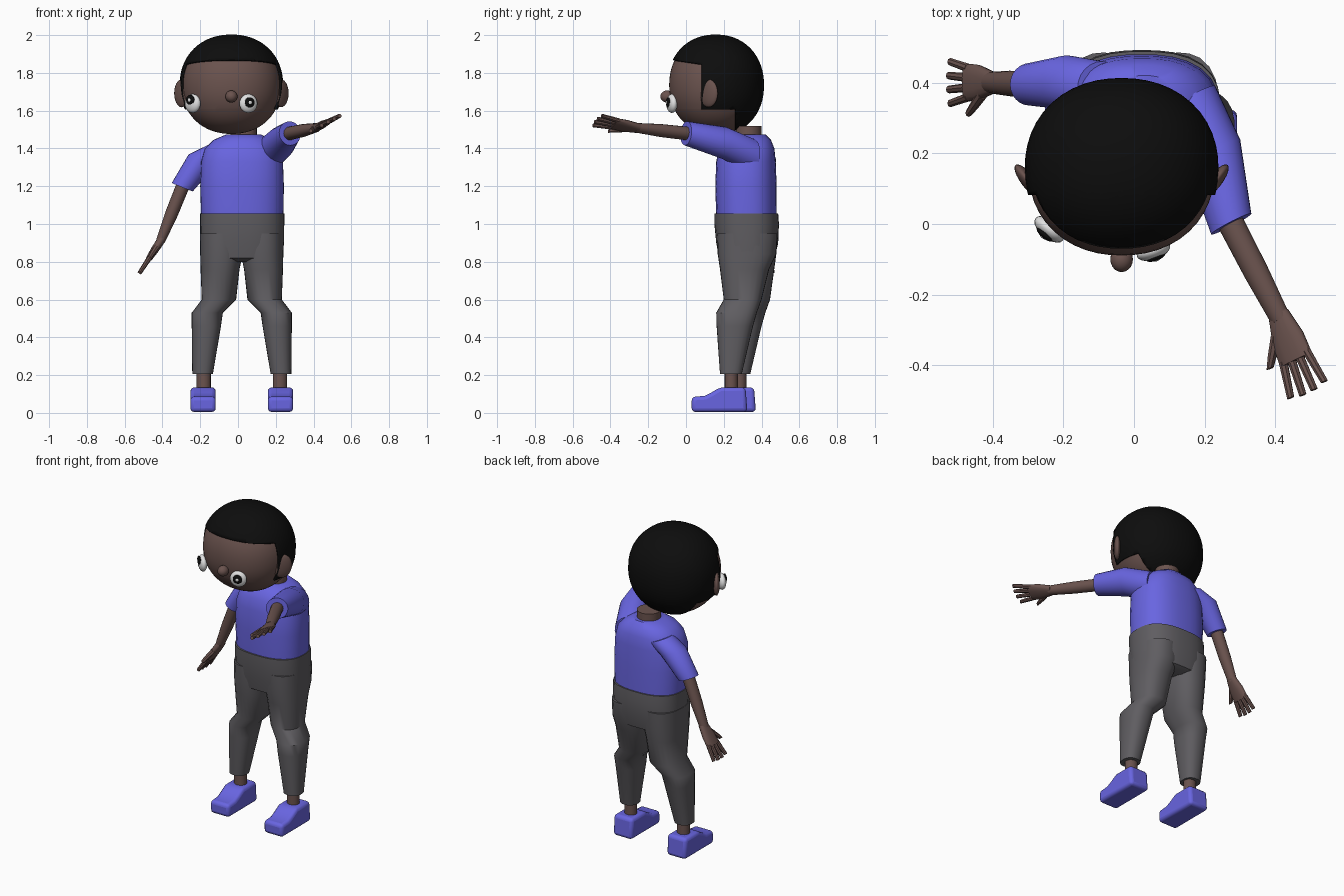
import bpy, bmesh, math
from mathutils import Vector, Matrix

cube = bpy.data.objects.get("Cube")
if cube:
    bpy.data.objects.remove(cube, do_unlink=True)


def material(name, r, g, b):
    m = bpy.data.materials.new(name)
    m.use_nodes = True
    m.diffuse_color = (r, g, b, 1)
    bsdf = next(n for n in m.node_tree.nodes if n.type == 'BSDF_PRINCIPLED')
    bsdf.inputs["Base Color"].default_value = (r, g, b, 1)
    bsdf.inputs["Roughness"].default_value = 0.8
    return m


SKIN = material("brown skin", 0.145, 0.086, 0.076)
BLUE = material("blue cloth", 0.14, 0.13, 0.75)
GREY = material("grey cloth", 0.115, 0.11, 0.12)
BLACK = material("black hair", 0.004, 0.004, 0.004)
WHITE = material("eye white", 0.75, 0.75, 0.75)


def finish(name, bm, mat, angle=40):
    bmesh.ops.recalc_face_normals(bm, faces=bm.faces)
    mesh = bpy.data.meshes.new(name)
    bm.to_mesh(mesh)
    bm.free()
    ob = bpy.data.objects.new(name, mesh)
    bpy.context.collection.objects.link(ob)
    mesh.materials.append(mat)
    bpy.ops.object.select_all(action='DESELECT')
    ob.select_set(True)
    bpy.context.view_layer.objects.active = ob
    bpy.ops.object.shade_smooth_by_angle(angle=math.radians(angle))
    return ob


def loft(bm, rings, u=Vector((1, 0, 0)), v=Vector((0, 1, 0)), n=24, power=2.0):
    """Skin rounded cross-sections (centre, half width u, half width v)."""
    loops = []
    for centre, ru, rv in rings:
        loop = []
        for i in range(n):
            a = math.tau * i / n
            c, s = math.cos(a), math.sin(a)
            k = (abs(c) ** power + abs(s) ** power) ** (-1 / power)
            loop.append(bm.verts.new(Vector(centre) + u * (c * k * ru) + v * (s * k * rv)))
        loops.append(loop)
    for a, b in zip(loops, loops[1:]):
        for i in range(n):
            bm.faces.new((a[i], a[(i + 1) % n], b[(i + 1) % n], b[i]))
    bm.faces.new(loops[0])
    bm.faces.new(loops[-1])


def span(z, x0, x1, y0, y1):
    """Horizontal ring from its extents."""
    return ((x0 + x1) / 2, (y0 + y1) / 2, z), (x1 - x0) / 2, (y1 - y0) / 2


def ball(name, mat, centre, radii, turn=0.0):
    bm = bmesh.new()
    m = Matrix.Translation(centre) @ Matrix.Rotation(turn, 4, 'Z') @ Matrix.Diagonal((*radii, 1))
    bmesh.ops.create_uvsphere(bm, u_segments=20, v_segments=12, radius=1, matrix=m)
    return finish(name, bm, mat, 60)


# Shirt body
bm = bmesh.new()
loft(bm, [span(1.04, -.195, .24, .16, .48), span(1.2, -.2, .243, .155, .48),
          span(1.33, -.195, .238, .16, .475), span(1.4, -.175, .22, .175, .468),
          span(1.445, -.13, .175, .2, .45), span(1.475, -.06, .12, .24, .42)], power=2.5, n=32)
finish("shirt", bm, BLUE)

# Neck
bm = bmesh.new()
loft(bm, [span(1.42, -.04, .1, .26, .4), span(1.52, -.04, .1, .265, .4)])
finish("neck", bm, SKIN)

# Trouser hips
bm = bmesh.new()
loft(bm, [span(1.055, -.2, .245, .15, .488), span(1.0, -.2, .245, .15, .492),
          span(.9, -.2, .243, .16, .488), span(.82, -.195, .238, .175, .47),
          span(.8, -.12, .16, .22, .43)], power=2.6, n=32)
finish("trouser_hips", bm, GREY)

# Legs, ankles and shoes; the right leg stands a little further back
for side, s, back in (("left", 1, 0.0), ("right", -1, 0.045)):
    mid = 0.02

    def leg(z, inner, outer, y0, y1):
        xs = sorted((mid + s * inner, mid + s * outer))
        return span(z, *xs, y0, y1)

    bm = bmesh.new()
    loft(bm, [leg(.95, -.01, .222, .165, .485), leg(.84, -.005, .22, .168, .478),
              leg(.76, .012, .218, .18, .44 + back * .6), leg(.6, .03, .212, .2, .4 + back),
              leg(.53, .1, .265, .16 + back, .375 + back),
              leg(.46, .11, .265, .162 + back, .355 + back),
              leg(.205, .153, .262, .18 + back, .295 + back)], power=2.4)
    finish(side + "_trouser_leg", bm, GREY)

    bm = bmesh.new()
    loft(bm, [leg(.1, .164, .24, .205 + back, .275 + back),
              leg(.23, .164, .24, .205 + back, .275 + back)], n=16)
    finish(side + "_ankle", bm, SKIN)

    profile = [(.03, .005), (.03, .085), (.1, .09), (.135, .108), (.18, .135),
               (.315, .135), (.325, .005)]
    bm = bmesh.new()
    x0 = mid + s * .205 - .067
    face = bm.faces.new([bm.verts.new((x0, y + back, z)) for y, z in profile])
    ext = bmesh.ops.extrude_face_region(bm, geom=[face])
    bmesh.ops.translate(bm, vec=(.134, 0, 0),
                        verts=[g for g in ext['geom'] if isinstance(g, bmesh.types.BMVert)])
    shoe = finish(side + "_shoe", bm, BLUE)
    bev = shoe.modifiers.new("soft edges", 'BEVEL')
    bev.width, bev.segments = 0.02, 3


# Arms: sleeve, forearm and a flat hand with fingers
def arm(side, shoulder, mid, cuff, wrist, tip, across, sleeve_r):
    shoulder, mid, cuff, wrist, tip = map(Vector, (shoulder, mid, cuff, wrist, tip))
    d = (wrist - cuff).normalized()
    across = Vector(across)
    u = (across - d * across.dot(d)).normalized()
    v = d.cross(u)
    bm = bmesh.new()
    loft(bm, [(p, r, r) for p, r in zip((shoulder, mid, cuff), sleeve_r)], u, v)
    finish(side + "_sleeve", bm, BLUE)

    bm = bmesh.new()
    loft(bm, [(cuff - d * .04, .038, .036), (cuff.lerp(wrist, .5), .036, .034),
              (wrist, .03, .024)], u, v, 16)
    finish(side + "_forearm", bm, SKIN)

    h = (tip - wrist).normalized()
    size = (tip - wrist).length
    u = (across - h * across.dot(h)).normalized()
    v = h.cross(u)
    bm = bmesh.new()
    loft(bm, [(wrist - h * .02, .03, .022), (wrist + h * size * .25, .05, .021),
              (wrist + h * size * .55, .054, .016)], u, v, 16, 2.5)
    for i in (-1.5, -.5, .5, 1.5):
        a = wrist + h * size * .5 + u * i * .027
        b = wrist + h * size * (1 - .035 * abs(i)) + u * i * .039
        loft(bm, [(a, .013, .014), (b, .011, .011)], u, v, 8)
    a = wrist + h * size * .15 - u * .03
    b = wrist + h * size * .5 - u * .086
    loft(bm, [(a, .018, .017), (a.lerp(b, .6), .016, .014), (b, .011, .011)], u, v, 8)
    finish(side + "_hand", bm, SKIN)


arm("right", (-.09, .385, 1.39), (-.19, .4, 1.34), (-.295, .395, 1.195),
    (-.41, .4, .91), (-.525, .4, .735), (0, 1, 0), (.075, .077, .06))
arm("left", (.15, .35, 1.36), (.225, .2, 1.43), (.275, 0, 1.48),
    (.415, -.27, 1.51), (.495, -.48, 1.55), (.8, .35, .42), (.09, .085, .064))

# Head, cut along the hairline so the hair can be lifted off it
centre = Vector((-.035, .157, 1.735))
radii = Vector((.264, .246, .258))
bm = bmesh.new()
bmesh.ops.create_uvsphere(bm, u_segments=48, v_segments=32, radius=1)
for vert in bm.verts:
    k = sum(abs(c) ** 2.15 for c in vert.co) ** (-1 / 2.15)
    vert.co = centre + vert.co * radii * k
fringe = Vector((0, .15, 1))
cuts = [((0, 0, 1.855), fringe), ((0, .085, 0), (0, 1, 0)),
        ((0, 0, 1.61), (0, 0, 1)), ((0, .26, 0), (0, 1, 0))]
for point, normal in cuts:
    bmesh.ops.bisect_plane(bm, geom=bm.verts[:] + bm.edges[:] + bm.faces[:],
                           plane_co=point, plane_no=normal)
hair = bm.copy()
finish("head", bm, SKIN, 60)


def bald(f):
    c = f.calc_center_median()
    return not (c.dot(fringe) > 1.855 or c.y > .26 or (c.y > .085 and c.z > 1.61))


bmesh.ops.delete(hair, geom=[f for f in hair.faces if bald(f)], context='FACES')
hair_ob = finish("hair", hair, BLACK, 60)
shell = hair_ob.modifiers.new("thickness", 'SOLIDIFY')
shell.thickness, shell.offset = 0.01, 1

# Nose and ears
ball("nose", SKIN, (-.035, -.1, 1.675), (.032, .036, .032))
for side, s in (("left", 1), ("right", -1)):
    ball(side + "_ear", SKIN, (-.035 + s * .263, .12, 1.692), (.06, .02, .074),
         s * math.radians(52))

# Eyes: white discs with a dark pupil and a small glint
for side, x, y, turn, lift in (("left", .055, -.075, 20, .005), ("right", -.24, -.015, -40, .018)):
    t = math.radians(turn)
    out = Vector((math.sin(t), -math.cos(t), 0))
    eye = Vector((x, y, 1.638))
    pupil = eye + out * .02 + Vector((0, 0, lift))
    ball(side + "_eye", WHITE, eye, (.05, .026, .05), t)
    ball(side + "_pupil", BLACK, pupil, (.028, .01, .028), t)
    ball(side + "_glint", WHITE, pupil + out * .008, (.01, .004, .01), t)
